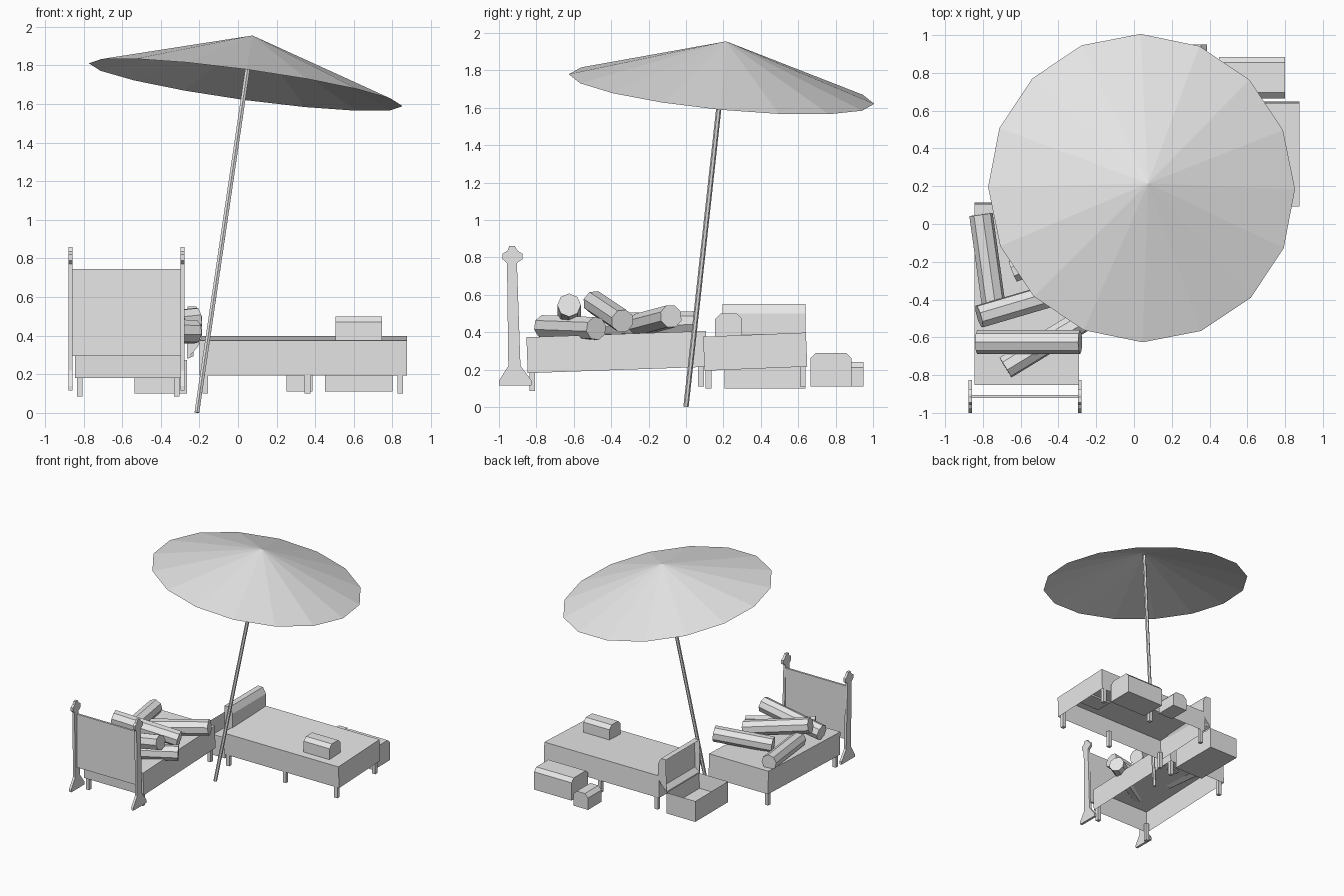
import bpy, bmesh
from mathutils import Vector, Matrix, Euler
from math import radians

if "Cube" in bpy.data.objects:
    bpy.data.objects.remove(bpy.data.objects["Cube"], do_unlink=True)

GREY = (0.8, 0.8, 0.8, 1.0)
grey = bpy.data.materials.new("plain_grey")
grey.use_nodes = True
grey.diffuse_color = GREY
for node in grey.node_tree.nodes:
    if node.type == 'BSDF_PRINCIPLED':
        node.inputs["Base Color"].default_value = GREY


def finish(name, bm, recalc=True):
    if recalc:
        bmesh.ops.recalc_face_normals(bm, faces=bm.faces)
    mesh = bpy.data.meshes.new(name)
    bm.to_mesh(mesh)
    bm.free()
    mesh.materials.append(grey)
    obj = bpy.data.objects.new(name, mesh)
    bpy.context.collection.objects.link(obj)
    return obj


def recess(bm, direction, rim, depth):
    """Sink the face that looks along the direction, leaving a rim."""
    bm.normal_update()
    d = Vector(direction)
    face = max(bm.faces, key=lambda f: f.normal.dot(d))
    bmesh.ops.inset_individual(bm, faces=[face], thickness=rim)
    bmesh.ops.translate(bm, verts=face.verts, vec=-d * depth)


def box(name, low, high, tilt=0, open_bottom=False, sink=None):
    low, high = Vector(low), Vector(high)
    bm = bmesh.new()
    bmesh.ops.create_cube(bm, size=1)
    bmesh.ops.scale(bm, vec=high - low, verts=bm.verts)
    bm.normal_update()
    if open_bottom:
        under = [f for f in bm.faces if f.normal.z < -0.9]
        bmesh.ops.delete(bm, geom=under, context='FACES_ONLY')
    if sink:
        recess(bm, (0, 0, 1), *sink)
    place = Matrix.Translation((low + high) / 2) @ Euler((radians(tilt), 0, 0)).to_matrix().to_4x4()
    bm.transform(place)
    return finish(name, bm, recalc=not open_bottom)


def prism(name, outline, axis, start, end, sink=None):
    """Outline of (side, z) points extruded along the x or y axis."""
    def at(s, z, t):
        return (t, s, z) if axis == 'X' else (s, t, z)
    bm = bmesh.new()
    face = bm.faces.new([bm.verts.new(at(s, z, start)) for s, z in outline])
    new = bmesh.ops.extrude_face_region(bm, geom=[face])["geom"]
    moved = [v for v in new if isinstance(v, bmesh.types.BMVert)]
    bmesh.ops.translate(bm, verts=moved, vec=Vector(at(0, 0, end - start)))
    bmesh.ops.recalc_face_normals(bm, faces=bm.faces)
    if sink:
        recess(bm, *sink)
    return finish(name, bm)


def rod(name, a, b, r1, r2, sides, caps=True):
    a, b = Vector(a), Vector(b)
    bm = bmesh.new()
    bmesh.ops.create_cone(bm, cap_ends=caps, segments=sides, radius1=r1, radius2=r2,
                          depth=(b - a).length)
    turn = Vector((0, 0, 1)).rotation_difference(b - a).to_matrix().to_4x4()
    bm.transform(Matrix.Translation((a + b) / 2) @ turn)
    if not caps:
        bmesh.ops.remove_doubles(bm, verts=bm.verts, dist=0.0001)
    return finish(name, bm, recalc=caps)


def chest(name, axis, start, end, low, high, bottom, top, cut=0.03):
    """Closed chest with a bevelled lid."""
    outline = [(low, bottom), (low, top - cut), (low + cut, top),
               (high - cut, top), (high, top - cut), (high, bottom)]
    return prism(name, outline, axis, start, end)


def leg(name, x, y, bottom):
    return box(name, (x - 0.015, y - 0.015, bottom), (x + 0.015, y + 0.015, 0.24))


# Sunshade: tilted open canopy on a leaning pole
rod("sunshade_canopy", (0.04, 0.19, 1.70), (0.075, 0.215, 1.955), 0.82, 0, 16, caps=False)
rod("sunshade_pole", (-0.213, 0, 0.002), (0.073, 0.213, 1.94), 0.014, 0.014, 6)

# Wide bed with six legs
box("wide_bed", (-0.2, 0.095, 0.205), (0.875, 0.645, 0.387), tilt=2.3, open_bottom=True)
for x in (-0.17, 0.36, 0.84):
    leg("wide_bed_front_leg", x, 0.12, 0.1)
    leg("wide_bed_back_leg", x, 0.625, 0.11)

# Bed with headboard
box("headboard_bed", (-0.845, -0.85, 0.198), (-0.29, 0.11, 0.39), tilt=2, open_bottom=True)
for x in (-0.82, -0.317):
    leg("headboard_bed_front_leg", x, -0.822, 0.085)
    leg("headboard_bed_back_leg", x, 0.08, 0.11)

# Headboard: panel between two flat turned posts
box("headboard_panel", (-0.86, -0.922, 0.295), (-0.285, -0.905, 0.745))
post = [(-1.0, 0.115), (-1.0, 0.14), (-0.95, 0.22), (-0.957, 0.77), (-0.98, 0.79),
        (-0.98, 0.82), (-0.955, 0.835), (-0.945, 0.86), (-0.915, 0.86), (-0.9, 0.835),
        (-0.875, 0.82), (-0.875, 0.79), (-0.904, 0.77), (-0.885, 0.22),
        (-0.825, 0.14), (-0.825, 0.115)]
for x in (-0.877, -0.297):
    prism("headboard_post", post, 'X', x, x + 0.02)

# Bolsters piled on the headboard bed
for a, b in (((-0.81, 0.05, 0.45), (-0.74, -0.45, 0.44)),
             ((-0.82, -0.49, 0.56), (-0.31, -0.34, 0.46)),
             ((-0.83, -0.625, 0.45), (-0.285, -0.625, 0.545)),
             ((-0.68, -0.76, 0.43), (-0.22, -0.48, 0.42)),
             ((-0.64, -0.25, 0.44), (-0.21, -0.08, 0.485))):
    rod("bolster", a, b, 0.063, 0.063, 8)

# Closed chests
chest("chest_on_bed", 'X', 0.505, 0.747, 0.155, 0.30, 0.37, 0.50)
chest("large_chest", 'X', 0.45, 0.80, 0.665, 0.885, 0.11, 0.29)
chest("small_chest", 'Y', 0.77, 0.95, 0.25, 0.386, 0.11, 0.24)

# Open chest with its lid leaning back
box("open_chest", (-0.535, 0.205, 0.1), (-0.265, 0.64, 0.275), sink=(0.02, 0.12))
lid = [(-0.265, 0.28), (-0.21, 0.34), (-0.187, 0.39), (-0.187, 0.5),
       (-0.215, 0.55), (-0.262, 0.55)]
prism("open_chest_lid", lid, 'Y', 0.195, 0.64, sink=((-1, 0, 0), 0.02, 0.035))
